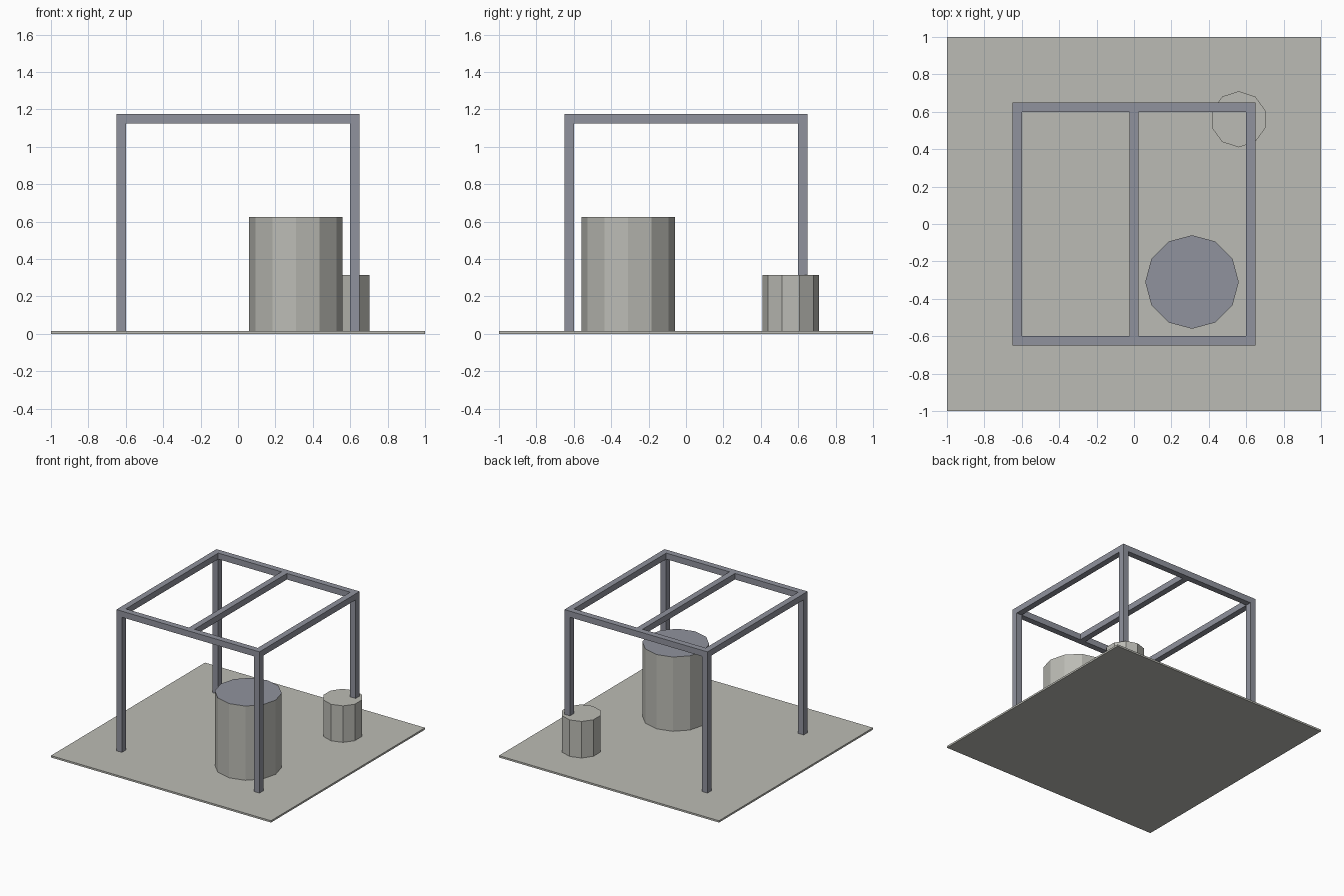
import bpy
import math

cube = bpy.data.objects.get("Cube")
if cube:
    bpy.data.objects.remove(cube, do_unlink=True)


def make_material(name, rgb):
    mat = bpy.data.materials.new(name)
    mat.use_nodes = True
    color = (*rgb, 1.0)
    mat.diffuse_color = color
    mat.node_tree.nodes["Principled BSDF"].inputs["Base Color"].default_value = color
    return mat


concrete = make_material("warm grey concrete", (0.50, 0.50, 0.46))
steel = make_material("blue grey steel", (0.28, 0.29, 0.34))


def box(name, low, high, mat):
    center = [(a + b) / 2 for a, b in zip(low, high)]
    bpy.ops.mesh.primitive_cube_add(size=1, location=center)
    obj = bpy.context.object
    obj.name = name
    obj.scale = [b - a for a, b in zip(low, high)]
    bpy.ops.object.transform_apply(location=False, rotation=False, scale=True)
    obj.data.materials.append(mat)
    return obj


def drum(name, x, y, radius, top, sides, mat):
    # The first corner points towards +y
    bpy.ops.mesh.primitive_cylinder_add(
        vertices=sides, radius=radius, depth=top - SLAB,
        location=(x, y, (top + SLAB) / 2))
    obj = bpy.context.object
    obj.name = name
    obj.data.materials.append(mat)
    return obj


SLAB = 0.015    # slab thickness
OUT = 0.65      # outer half width of the frame
BAR = 0.05      # bar thickness
TOP = 1.175     # frame height
IN = OUT - BAR
UNDER = TOP - BAR

# Ground slab
box("ground_slab", (-1, -1, 0), (1, 1, SLAB), concrete)

# Corner posts
for side, x in (("right", -OUT), ("left", IN)):
    for end, y in (("front", -OUT), ("back", IN)):
        box(f"{end}_{side}_post", (x, y, 0.002), (x + BAR, y + BAR, UNDER), steel)

# Top frame: full-width front and back beams, side and middle beams between
for end, y in (("front", -OUT), ("back", IN)):
    box(f"{end}_beam", (-OUT, y, UNDER), (OUT, y + BAR, TOP), steel)
for side, x in (("right", -OUT), ("middle", -BAR / 2), ("left", IN)):
    box(f"{side}_beam", (x, -IN, UNDER), (x + BAR, IN, TOP), steel)

# Large drum with a steel-coloured top
tank = drum("large_drum", 0.31, -0.31, 0.25, 0.625, 12, concrete)
tank.data.materials.append(steel)
for face in tank.data.polygons:
    if face.normal.z > 0.9:
        face.material_index = 1

# Small drum around the back left post
drum("small_drum", 0.56, 0.56, 0.15, 0.315, 10, concrete)
